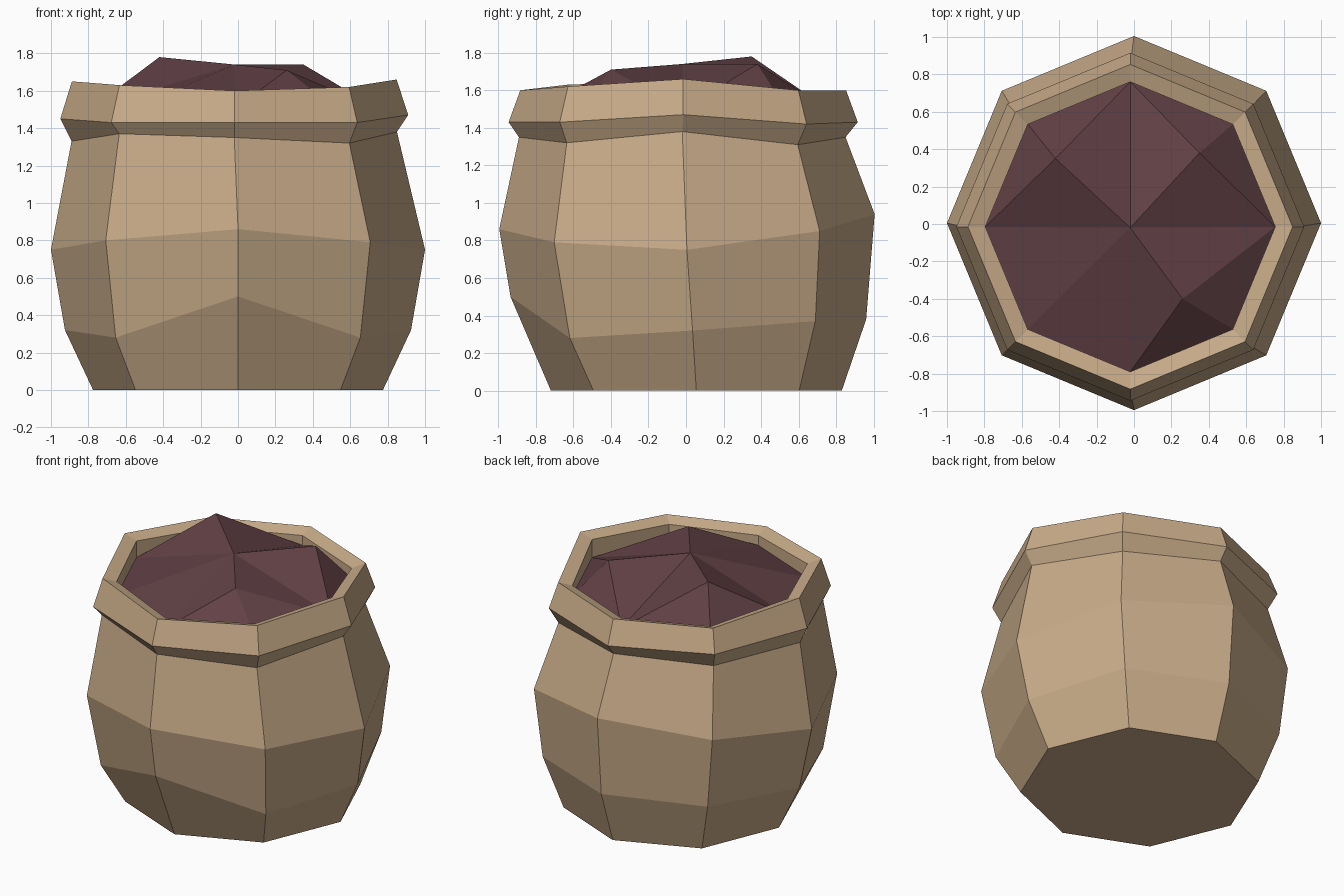
import bpy, bmesh
from math import cos, sin, pi

SIDES = 8

cube = bpy.data.objects.get("Cube")
if cube:
    bpy.data.objects.remove(cube)


def make_material(name, rgb):
    mat = bpy.data.materials.new(name)
    mat.use_nodes = True
    color = (*rgb, 1.0)
    mat.diffuse_color = color
    mat.node_tree.nodes["Principled BSDF"].inputs["Base Color"].default_value = color
    return mat


def finish(bm, name, mat):
    mesh = bpy.data.meshes.new(name)
    bm.to_mesh(mesh)
    bm.free()
    mesh.materials.append(mat)
    obj = bpy.data.objects.new(name, mesh)
    bpy.context.collection.objects.link(obj)
    return obj


def add_ring(bm, radius, center, heights):
    """Octagon ring, counter-clockwise from +x, with a height per corner."""
    cx, cy = center
    return [bm.verts.new((cx + radius * cos(2 * pi * i / SIDES),
                          cy + radius * sin(2 * pi * i / SIDES), z))
            for i, z in enumerate(heights)]


def bridge(bm, lower, upper):
    for i in range(SIDES):
        j = (i + 1) % SIDES
        bm.faces.new((lower[i], lower[j], upper[j], upper[i]))


burlap = make_material("tan burlap", (0.58, 0.41, 0.25))
filling_mat = make_material("dark plum filling", (0.12, 0.052, 0.06))

# Sack: uneven hand-shaped rings from the base up over the rolled rim
rim_center = (-0.02, -0.015)
rim_top = [1.66, 1.60, 1.60, 1.60, 1.65, 1.63, 1.60, 1.62]
profile = [
    (0.775, (0, 0.055), [0] * SIDES),
    (0.925, (0, 0.035), [0.32, 0.37, 0.38, 0.36, 0.32, 0.28, 0.50, 0.28]),
    (1.0, (0, 0.005), [0.75, 0.85, 0.94, 0.86, 0.75, 0.80, 0.86, 0.79]),
    (0.87, (-0.02, -0.02), [1.38, 1.31, 1.35, 1.33, 1.33, 1.37, 1.35, 1.32]),
    (0.93, rim_center, [1.47, 1.42, 1.43, 1.44, 1.45, 1.43, 1.43, 1.43]),
    (0.868, rim_center, rim_top),
    (0.775, rim_center, [z - 0.03 for z in rim_top]),
    (0.775, rim_center, [1.42] * SIDES),
]
bm = bmesh.new()
rings = [add_ring(bm, *row) for row in profile]
rings[1][6].co.y -= 0.045  # front bulge of the lower ring
for lower, upper in zip(rings, rings[1:]):
    bridge(bm, lower, upper)
bm.faces.new(reversed(rings[0]))
finish(bm, "sack", burlap)

# Filling: faceted heap with a few raised lumps
bm = bmesh.new()
edge = add_ring(bm, 0.775, rim_center, [1.5] * SIDES)
middle = bm.verts.new((-0.02, -0.02, 1.74))
lumps = {
    1: bm.verts.new((0.35, 0.38, 1.74)),
    3: bm.verts.new((-0.42, 0.35, 1.78)),
    7: bm.verts.new((0.26, -0.40, 1.71)),
}
for corner in range(1, SIDES, 2):
    a, b, c = edge[corner - 1], edge[corner], edge[(corner + 1) % SIDES]
    lump = lumps.get(corner)
    if lump:
        for p, q in ((a, b), (b, c), (c, middle), (middle, a)):
            bm.faces.new((p, q, lump))
    else:
        bm.faces.new((a, b, middle))
        bm.faces.new((b, c, middle))
finish(bm, "filling", filling_mat)
